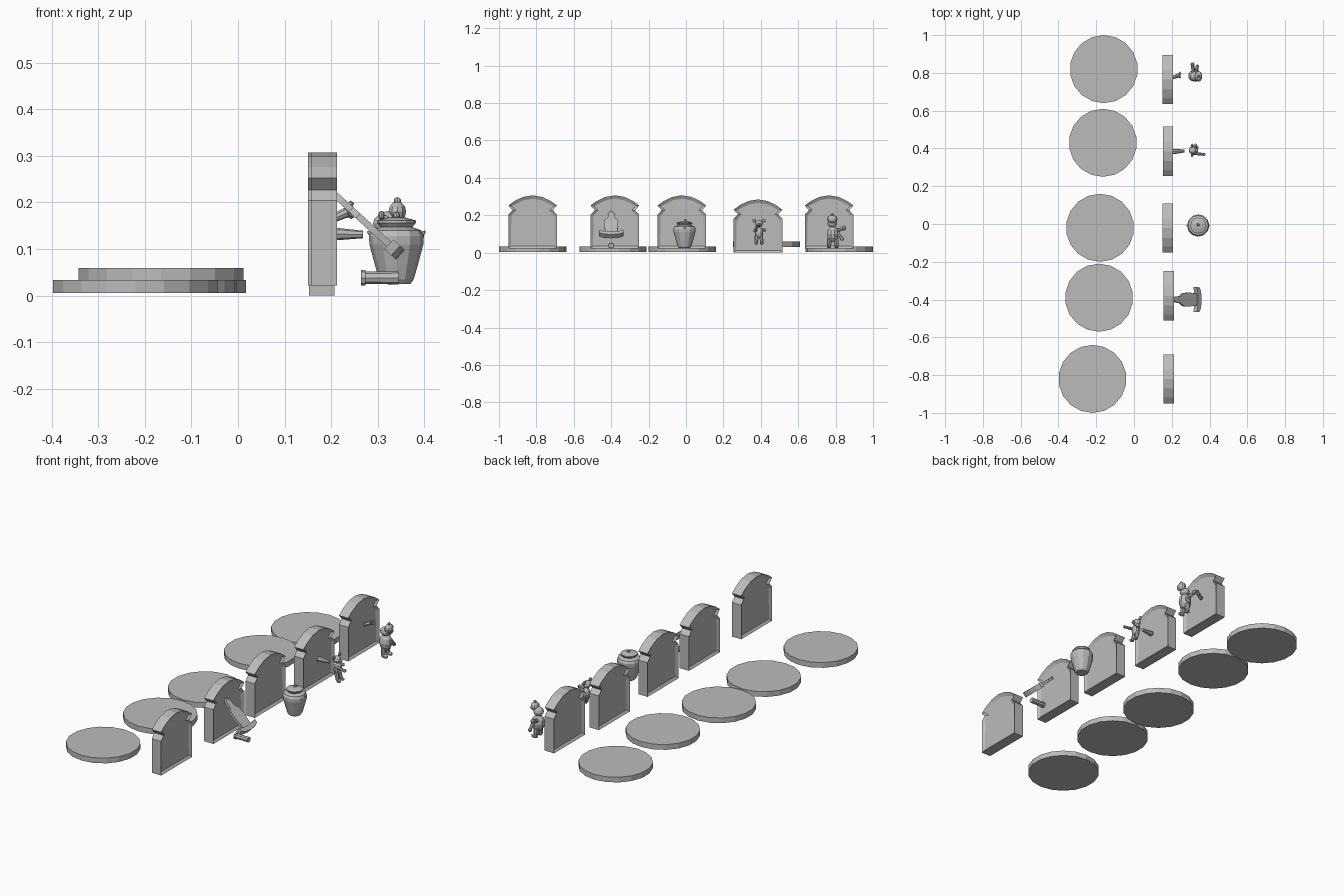
import bpy, bmesh, math
from mathutils import Vector, Matrix

cube = bpy.data.objects.get("Cube")
if cube:
    bpy.data.objects.remove(cube)

GREY = (0.5, 0.5, 0.5, 1)
mat = bpy.data.materials.new("stone_grey")
mat.use_nodes = True
mat.diffuse_color = GREY
bsdf = mat.node_tree.nodes["Principled BSDF"]
bsdf.inputs["Base Color"].default_value = GREY
bsdf.inputs["Roughness"].default_value = 0.8


def finish(name, bm, loc=(0, 0, 0), tilt=0):
    bmesh.ops.recalc_face_normals(bm, faces=bm.faces)
    mesh = bpy.data.meshes.new(name)
    bm.to_mesh(mesh)
    bm.free()
    mesh.materials.append(mat)
    ob = bpy.data.objects.new(name, mesh)
    ob.location = loc
    ob.rotation_euler = (0, math.radians(tilt), 0)
    bpy.context.collection.objects.link(ob)
    return ob


def slab(name, half, thick, loc, tilt=0, rim=0):
    """Mirror a half outline (y, z), extrude along x, optionally recess both faces."""
    outline = half + [(-y, z) for y, z in reversed(half) if y > 0]
    bm = bmesh.new()
    back = bm.faces.new([bm.verts.new((-thick / 2, y, z)) for y, z in outline])
    ext = bmesh.ops.extrude_face_region(bm, geom=[back], use_keep_orig=True)
    moved = [g for g in ext["geom"] if isinstance(g, bmesh.types.BMVert)]
    bmesh.ops.translate(bm, verts=moved, vec=(thick, 0, 0))
    bmesh.ops.recalc_face_normals(bm, faces=bm.faces)
    if rim:
        bm.normal_update()
        panels = [f for f in bm.faces if abs(f.normal.x) > 0.9]
        bmesh.ops.inset_individual(bm, faces=panels, thickness=rim)
        for f in panels:
            shift = -0.01 if f.calc_center_median().x > 0 else 0.01
            bmesh.ops.translate(bm, verts=f.verts, vec=(shift, 0, 0))
    return finish(name, bm, loc, tilt)


def ball(name, loc, size, seg=10, rings=6, tilt=0):
    bm = bmesh.new()
    bmesh.ops.create_uvsphere(bm, u_segments=seg, v_segments=rings, radius=1,
                              matrix=Matrix.Diagonal((*size, 1)))
    return finish(name, bm, loc, tilt)


def rod(name, a, b, r1, r2, sides=8):
    a, b = Vector(a), Vector(b)
    turn = (b - a).to_track_quat('Z', 'Y').to_matrix().to_4x4()
    bm = bmesh.new()
    bmesh.ops.create_cone(bm, cap_ends=True, segments=sides, radius1=r1, radius2=r2,
                          depth=(b - a).length,
                          matrix=Matrix.Translation((a + b) / 2) @ turn)
    return finish(name, bm)


def lathe(name, profile, loc, sides=12):
    bm = bmesh.new()
    verts = [bm.verts.new((r, 0, z)) for r, z in profile]
    edges = [bm.edges.new(p) for p in zip(verts, verts[1:])]
    bmesh.ops.spin(bm, geom=verts + edges, cent=(0, 0, 0), axis=(0, 0, 1),
                   angle=math.tau, steps=sides, use_duplicate=False)
    bmesh.ops.remove_doubles(bm, verts=bm.verts, dist=0.0005)
    return finish(name, bm, loc)


# Round floor plates
for i, (x, y, z) in enumerate([(-.22, -.82, .019), (-.185, -.39, .019), (-.18, -.02, .019),
                               (-.165, .43, .045), (-.16, .82, .019)]):
    bm = bmesh.new()
    bmesh.ops.create_cone(bm, cap_ends=True, segments=18, radius1=.18, radius2=.18, depth=.028)
    finish(f"floor_plate_{i + 1}", bm, (x, y, z))

# Headstones with a notched shoulder, arched top and recessed panels
stone = [(.13, 0), (.13, .182), (.108, .205), (.13, .23), (.098, .254), (.052, .276), (0, .285)]
for i, (x, y, z) in enumerate([(.185, -.82, .022), (.185, -.38, .022), (.178, -.022, .022),
                               (.18, .385, 0), (.178, .765, .022)]):
    slab(f"headstone_{i + 1}", stone, .055, (x, y, z), rim=.018)

# Broken sword: blade leaning on the stone, curved guard, loose grip
blade = [(.03, 0), (.037, .06), (.035, .105), (.018, .125), (.016, .155), (0, .18)]
slab("sword_blade", blade, .014, (.335, -.4, .1), tilt=-47.5)
guard = [(0, -.016), (.04, -.012), (.064, -.002), (.066, .018), (.04, .012), (0, .01)]
slab("sword_guard", guard, .028, (.337, -.4, .098), tilt=-47.5)
rod("sword_grip", (.27, -.4, .038), (.345, -.4, .038), .013, .014)
rod("sword_pommel", (.264, -.4, .038), (.274, -.4, .038), .017, .017)

# Lidded jar with small lugs
lathe("jar", [(0, .025), (.03, .025), (.037, .034), (.046, .065), (.058, .11), (.059, .128),
              (.053, .14), (.034, .147), (.042, .156), (.042, .161), (.02, .167), (0, .169)],
      (.34, -.008, 0))
ball("jar_knob", (.34, -.004, .172), (.008, .008, .008), 8, 5)
for s in (-1, 1):
    rod("jar_lug", (.34 + s * .05, -.008, .127), (.34 + s * .062, -.008, .138), .007, .002, 6)

# Small eared doll with a snapped arm stuck to its stone
ball("doll_body", (.315, .39, .107), (.021, .023, .029))
ball("doll_head", (.31, .39, .155), (.021, .021, .019))
ball("doll_snout", (.331, .39, .15), (.009, .012, .008), 8, 5)
for s in (-1, 1):
    ball("doll_ear", (.308, .39 + s * .025, .172), (.007, .011, .01), 8, 5)
    rod("doll_leg", (.315, .39 + s * .012, .09), (.325, .39 + s * .015, .052), .011, .009)
    ball("doll_foot", (.33, .39 + s * .015, .05), (.014, .009, .008), 8, 5)
rod("doll_arm", (.315, .375, .122), (.37, .368, .118), .009, .007)
ball("doll_hand", (.37, .368, .118), (.009, .009, .009), 8, 5)
rod("doll_stub_arm", (.315, .405, .122), (.33, .422, .12), .009, .008)
rod("snapped_arm", (.205, .383, .132), (.268, .387, .131), .014, .008)

# Larger doll with a cap, open arms and a snapped hand on its stone
ball("puppet_body", (.32, .785, .1), (.034, .031, .042))
ball("puppet_head", (.32, .782, .158), (.026, .026, .023))
ball("puppet_cap", (.342, .782, .18), (.02, .028, .022))
ball("puppet_tuft", (.342, .782, .203), (.008, .008, .008), 8, 5)
for s in (-1, 1):
    rod("puppet_leg", (.32, .785 + s * .017, .075), (.32, .785 + s * .02, .035), .014, .01)
    ball("puppet_foot", (.328, .785 + s * .02, .033), (.02, .012, .01), 8, 5)
rod("puppet_arm_raised", (.315, .805, .118), (.31, .842, .13), .011, .008)
ball("puppet_hand_raised", (.31, .845, .132), (.012, .011, .013), 8, 5)
rod("puppet_arm_low", (.33, .81, .105), (.335, .832, .077), .01, .008)
ball("puppet_hand_low", (.335, .834, .074), (.01, .011, .01), 8, 5)
rod("snapped_wrist", (.203, .775, .165), (.232, .785, .178), .009, .011)
for dy, dz in [(-.008, .018), (.008, .008), (.018, -.012)]:
    rod("snapped_finger", (.23, .785, .178), (.245, .785 + dy, .182 + dz), .008, .006, 6)
